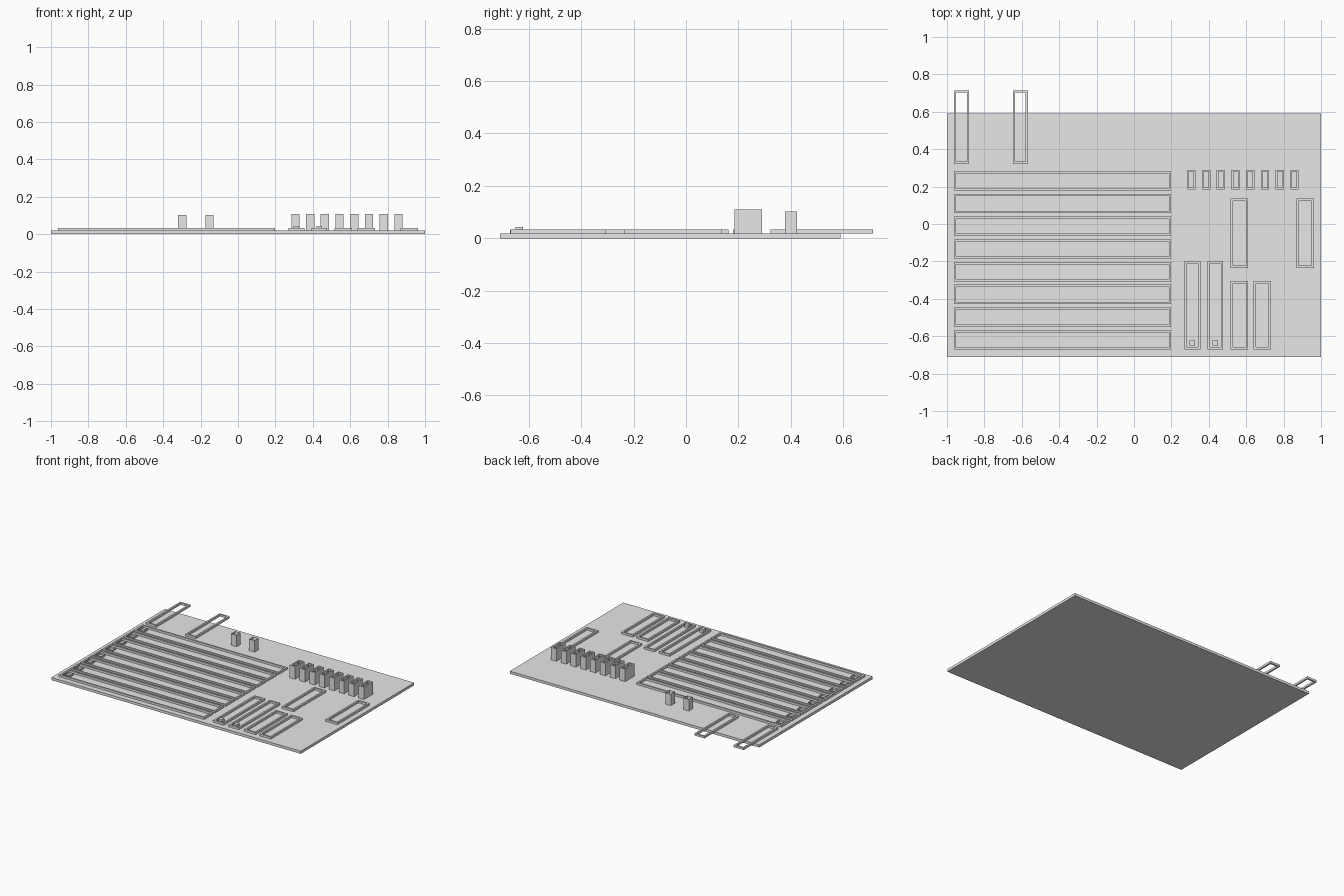
import bpy
import bmesh

if "Cube" in bpy.data.objects:
    bpy.data.objects.remove(bpy.data.objects["Cube"])

GREY = (0.8, 0.8, 0.8, 1)
grey = bpy.data.materials.new("plain_grey")
grey.use_nodes = True
grey.diffuse_color = GREY
grey.node_tree.nodes["Principled BSDF"].inputs["Base Color"].default_value = GREY

DECK = 0.019    # top of the base plate
RIM = 0.034     # top of the low frames


def finish(name, bm):
    bmesh.ops.recalc_face_normals(bm, faces=bm.faces)
    mesh = bpy.data.meshes.new(name)
    bm.to_mesh(mesh)
    bm.free()
    mesh.materials.append(grey)
    bpy.context.collection.objects.link(bpy.data.objects.new(name, mesh))


def loop(bm, x0, x1, y0, y1, z):
    return [bm.verts.new((x, y, z)) for x, y in ((x0, y0), (x1, y0), (x1, y1), (x0, y1))]


def bridge(bm, a, b):
    for i in range(4):
        j = (i + 1) % 4
        bm.faces.new((a[i], a[j], b[j], b[i]))


def block(name, x0, x1, y0, y1, z0, z1, closed=True):
    """A box, or an open sleeve with thin walls."""
    bm = bmesh.new()
    low, high = (loop(bm, x0, x1, y0, y1, z) for z in (z0, z1))
    bridge(bm, low, high)
    if closed:
        bm.faces.new(low)
        bm.faces.new(high)
    finish(name, bm)


def frame(name, x0, x1, y0, y1, top=RIM, t=0.012):
    """A rectangular rim with an open middle."""
    bm = bmesh.new()
    inner = (x0 + t, x1 - t, y0 + t, y1 - t)
    rings = [loop(bm, x0, x1, y0, y1, DECK), loop(bm, x0, x1, y0, y1, top),
             loop(bm, *inner, top), loop(bm, *inner, DECK)]
    for i in range(4):
        bridge(bm, rings[i], rings[(i + 1) % 4])
    finish(name, bm)


# Base plate
block("base_plate", -1, 1, -0.71, 0.59, 0, DECK)

# Long rows, each with a small sleeve at its right end
for i in range(8):
    y = -0.62 + i * 0.1216
    frame(f"row_frame_{i + 1}", -0.963, 0.198, y - 0.052, y + 0.052)
    block(f"row_sleeve_{i + 1}", -0.945, -0.90, y - 0.022, y + 0.022, DECK, RIM - 0.002, False)

# Single low frames
spots = {
    "front_frame_1": (0.27, 0.355, -0.67, -0.198),
    "front_frame_2": (0.393, 0.477, -0.67, -0.198),
    "front_frame_3": (0.517, 0.61, -0.67, -0.305),
    "front_frame_4": (0.64, 0.732, -0.67, -0.305),
    "middle_frame": (0.517, 0.61, -0.235, 0.135),
    "side_frame": (0.868, 0.962, -0.235, 0.135),
    "back_frame_1": (-0.963, -0.882, 0.322, 0.714),
    "back_frame_2": (-0.648, -0.567, 0.322, 0.714),
}
for name, rect in spots.items():
    frame(name, *rect)

# Pins in the two long front frames
for i, x in enumerate((0.312, 0.435)):
    block(f"front_pin_{i + 1}", x - 0.014, x + 0.014, -0.65, -0.622, DECK, 0.043)

# Tall housings with a sleeve inside
for i in range(8):
    x = 0.307 + i * 0.0787
    frame(f"tall_housing_{i + 1}", x - 0.022, x + 0.022, 0.185, 0.29, 0.109, 0.01)
    block(f"housing_sleeve_{i + 1}", x - 0.01, x + 0.01, 0.215, 0.26, DECK, 0.103, False)

# Two free-standing square sleeves
for i, x in enumerate((-0.298, -0.153)):
    block(f"square_sleeve_{i + 1}", x - 0.022, x + 0.022, 0.378, 0.424, DECK, 0.103, False)
